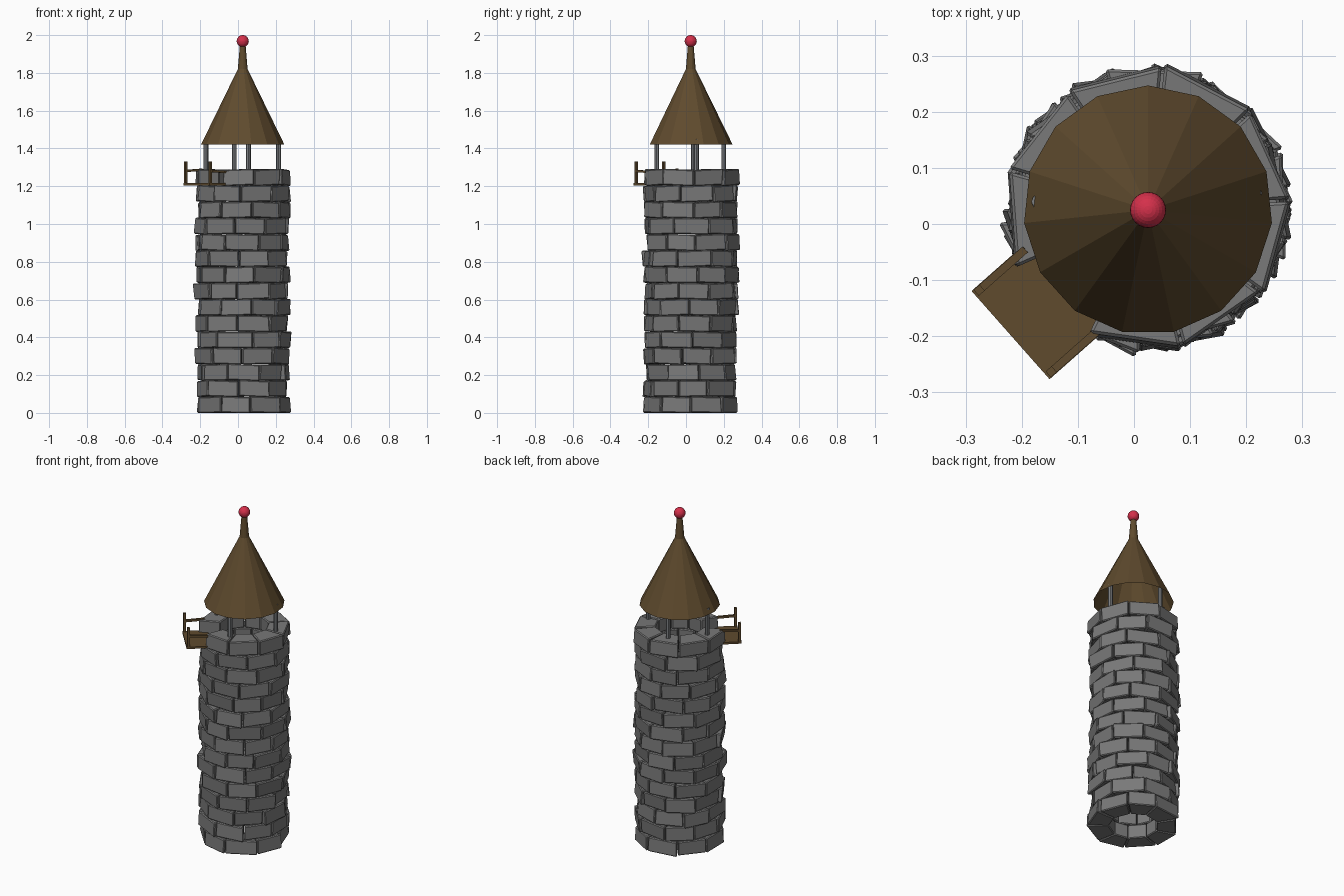
import bpy, bmesh, math, random
from mathutils import Vector, Matrix

if "Cube" in bpy.data.objects:
    bpy.data.objects.remove(bpy.data.objects["Cube"])

random.seed(7)
CX, CY = 0.025, 0.025          # tower axis
ROWS, PER_ROW, ROW_H = 15, 9, 0.086


def material(name, rgb):
    m = bpy.data.materials.new(name)
    m.diffuse_color = (*rgb, 1)
    m.use_nodes = True
    m.node_tree.nodes["Principled BSDF"].inputs["Base Color"].default_value = m.diffuse_color
    return m


STONE = material("stone_grey", (0.19, 0.19, 0.19))
POLE = material("pole_grey", (0.21, 0.22, 0.23))
WOOD = material("dark_wood", (0.115, 0.07, 0.027))
RED = material("finial_red", (0.66, 0.03, 0.07))


def make(name, bm, mat, recalc=True):
    if recalc:
        bmesh.ops.recalc_face_normals(bm, faces=bm.faces)
    me = bpy.data.meshes.new(name)
    bm.to_mesh(me)
    bm.free()
    me.materials.append(mat)
    ob = bpy.data.objects.new(name, me)
    bpy.context.collection.objects.link(ob)
    return ob


def polar(r, a, z):
    return Vector((CX + r * math.cos(a), CY + r * math.sin(a), z))


def beam(name, p, q, w, h, mat):
    """Rectangular bar from p to q, w wide and h deep."""
    p, q = Vector(p), Vector(q)
    d = q - p
    up = Vector((0, 0, 1)) if abs(d.normalized().z) < 0.9 else OUT
    side = d.cross(up).normalized()
    up = side.cross(d).normalized()
    rot = Matrix((d.normalized(), side, up)).transposed().to_4x4()
    bm = bmesh.new()
    bmesh.ops.create_cube(bm, size=1, matrix=Matrix.Translation((p + q) / 2) @ rot
                          @ Matrix.Diagonal((d.length, w, h, 1)))
    return make(name, bm, mat)


# Stone wall: rows of slightly irregular wedge blocks, one left out as doorway
def brick(bm, a0, a1, z0, z1):
    j = lambda s: random.uniform(-s, s)
    shift = j(0.006)
    r0, r1 = 0.25 + shift + j(0.008), 0.25 + shift + j(0.008)
    tilt, lean = j(0.004), j(0.005)
    vs = []
    for z, ln in ((z0, -lean), (z1, lean)):
        for r, a, t in ((0.135, a0, 0), (r0 + ln, a0, tilt),
                        (r1 + ln, a1, -tilt), (0.135, a1, 0)):
            vs.append(bm.verts.new(polar(r, a, max(0, z + t))))
    for f in ((3, 2, 1, 0), (4, 5, 6, 7), (0, 1, 5, 4), (1, 2, 6, 5),
              (2, 3, 7, 6), (3, 0, 4, 7)):
        bm.faces.new([vs[i] for i in f])


bm = bmesh.new()
step = math.tau / PER_ROW
for row in range(ROWS):
    top = row == ROWS - 1
    phase = math.radians(4) + (0 if row % 2 == 0 else step / 2)
    phase += 0 if top else random.uniform(-0.1, 0.1)
    cuts = [phase + k * step + random.uniform(-0.05, 0.05) * (not top)
            for k in range(PER_ROW)]
    cuts.append(cuts[0] + math.tau)
    for k in range(PER_ROW):
        if top and k == 5:       # doorway to the balcony
            continue
        brick(bm, cuts[k] + 0.01, cuts[k + 1] - 0.01,
              row * ROW_H, (row + 1) * ROW_H - 0.001)
wall = make("stone_wall", bm, STONE)
bev = wall.modifiers.new("worn_edges", "BEVEL")
bev.width, bev.segments = 0.005, 1

# Four poles carrying the roof
for i, (x, y) in enumerate(((-0.17, 0.04), (0.215, 0.055), (-0.02, 0.2), (0.055, -0.155))):
    bm = bmesh.new()
    bmesh.ops.create_cone(bm, cap_ends=True, segments=8, radius1=0.013, radius2=0.013,
                          depth=0.25, matrix=Matrix.Translation((x, y, 1.325)))
    make(f"roof_pole_{i + 1}", bm, POLE)

# Hollow pointed roof: 15-sided lathe
bm = bmesh.new()
rings = [[bm.verts.new(polar(r, math.pi / 2 + k * math.tau / 15, z)) for k in range(15)]
         for r, z in ((0.222, 1.42), (0.026, 1.82), (0.015, 1.95))]
for lo, hi in zip(rings, rings[1:]):
    for k in range(15):
        n = (k + 1) % 15
        bm.faces.new((lo[k], lo[n], hi[n], hi[k]))
bm.faces.new(rings[-1])
make("roof", bm, WOOD, recalc=False)

# Red ball on the tip
bm = bmesh.new()
bmesh.ops.create_uvsphere(bm, u_segments=24, v_segments=14, radius=0.032,
                          matrix=Matrix.Translation((CX, CY, 1.968)))
make("finial_ball", bm, RED)

# Balcony: floor board, two corner posts, two hand rails
ang = math.radians(221.5)
OUT = Vector((math.cos(ang), math.sin(ang), 0))
SIDE = Vector((-OUT.y, OUT.x, 0))
end = Vector((-0.22, -0.198, 1.21))      # middle of outer edge
beam("balcony_floor", end - OUT * 0.19, end, 0.21, 0.012, WOOD)
for tag, s, z in (("left", -1, 1.287), ("right", 1, 1.275)):
    foot = end - OUT * 0.011 + SIDE * s * 0.097
    beam(f"balcony_post_{tag}", foot, foot + Vector((0, 0, 0.12)), 0.014, 0.014, WOOD)
    a = Vector((foot.x, foot.y, 1.281))
    b = a - OUT * 0.11
    b.z = z
    beam(f"balcony_rail_{tag}", a, b, 0.014, 0.012, WOOD)
